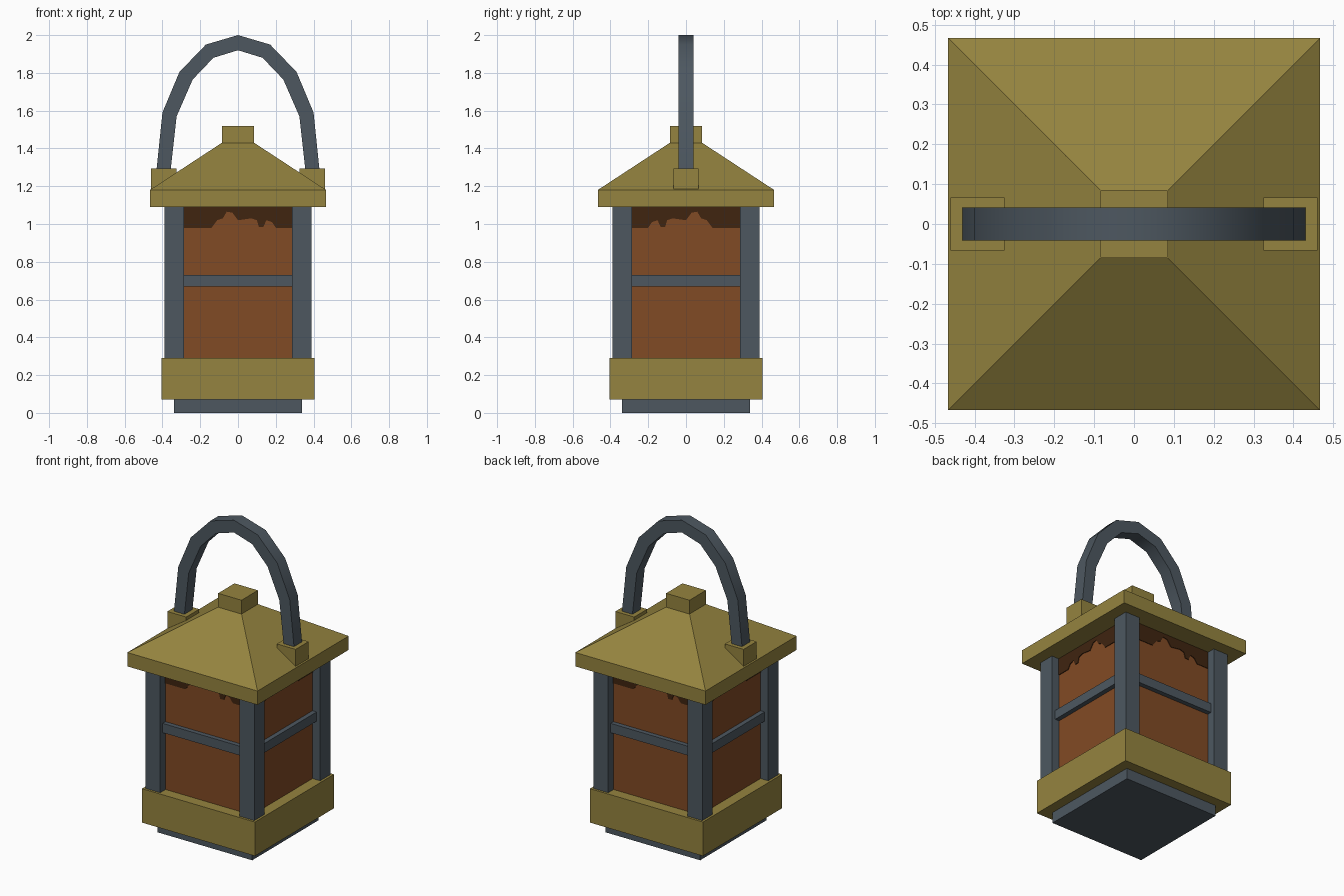
import bpy, bmesh, math
from mathutils import Matrix, Vector

cube = bpy.data.objects.get("Cube")
if cube:
    bpy.data.objects.remove(cube, do_unlink=True)


def material(name, rgb):
    m = bpy.data.materials.new(name)
    m.use_nodes = True
    m.diffuse_color = (*rgb, 1)
    m.node_tree.nodes["Principled BSDF"].inputs["Base Color"].default_value = (*rgb, 1)
    return m


BRASS = material("aged brass", (0.30, 0.23, 0.05))
IRON = material("slate iron", (0.075, 0.097, 0.118))
AMBER = material("amber glass", (0.222, 0.069, 0.018))
SOOT = material("soot brown", (0.05, 0.018, 0.005))


def finish(bm, name, mat):
    bmesh.ops.recalc_face_normals(bm, faces=bm.faces)
    mesh = bpy.data.meshes.new(name)
    bm.to_mesh(mesh)
    bm.free()
    mesh.materials.append(mat)
    obj = bpy.data.objects.new(name, mesh)
    bpy.context.collection.objects.link(obj)
    return obj


def box(name, mat, x, y, z, top_scale=1):
    """Box from (min, max) ranges, with an optionally tapered top."""
    bm = bmesh.new()
    bmesh.ops.create_cube(bm, size=1)
    for v in bm.verts:
        s = top_scale if v.co.z > 0 else 1
        v.co = [sum(r) / 2 + c * k * (r[1] - r[0])
                for r, c, k in zip((x, y, z), v.co, (s, s, 1))]
    return finish(bm, name, mat)


def square(name, mat, half, z, top_scale=1):
    return box(name, mat, (-half, half), (-half, half), z, top_scale)


def prism(name, mat, outline, y0, y1, turn=0):
    """Extrude an x-z outline along y, then turn it about z."""
    bm = bmesh.new()
    face = bm.faces.new([bm.verts.new((x, y0, z)) for x, z in outline])
    ext = bmesh.ops.extrude_face_region(bm, geom=[face])
    new = [g for g in ext["geom"] if isinstance(g, bmesh.types.BMVert)]
    bmesh.ops.translate(bm, verts=new, vec=Vector((0, y1 - y0, 0)))
    bm.transform(Matrix.Rotation(turn, 4, "Z"))
    return finish(bm, name, mat)


# Base, glass body and roof
square("foot", IRON, 0.34, (0, 0.07))
square("base", BRASS, 0.405, (0.07, 0.29))
square("glass", AMBER, 0.335, (0.27, 1.10))
square("roof_eave", BRASS, 0.467, (1.09, 1.18))
square("roof_slope", BRASS, 0.467, (1.18, 1.43), 0.085 / 0.467)
square("roof_cap", BRASS, 0.084, (1.43, 1.52))

# Corner posts and handle sockets
for sx, side in ((-1, "right"), (1, "left")):
    for sy, end in ((-1, "front"), (1, "back")):
        box(f"{end}_{side}_post", IRON, sorted((sx * 0.285, sx * 0.39)),
            sorted((sy * 0.285, sy * 0.39)), (0.28, 1.10))
    box(f"{side}_handle_socket", BRASS, sorted((sx * 0.325, sx * 0.46)),
        (-0.067, 0.067), (1.18, 1.295))

# Crossbar and ragged soot band on each of the four panes
ragged = [(-0.29, 0.98), (-0.14, 0.98), (-0.11, 1.02), (-0.08, 1.03), (-0.06, 1.065),
          (-0.03, 1.06), (0, 1.02), (0.07, 1.03), (0.10, 1.02), (0.11, 0.985),
          (0.135, 0.985), (0.15, 1.02), (0.18, 1.01), (0.20, 0.98), (0.29, 0.98)]
bar = [(-0.3, 0.67), (0.3, 0.67), (0.3, 0.73), (-0.3, 0.73)]
for i, side in enumerate(("front", "left", "back", "right")):
    turn = i * math.pi / 2
    flip = -1 if i % 2 else 1
    band = [(flip * x, z) for x, z in ragged]
    band += [(flip * 0.29, 1.095), (flip * -0.29, 1.095)]
    prism(f"{side}_crossbar", IRON, bar, -0.365, -0.32, turn)
    prism(f"{side}_soot_band", SOOT, band, -0.339, -0.333, turn)

# Arched carrying handle: outer and inner half profiles, mirrored
outer = [(0.435, 1.25), (0.43, 1.30), (0.40, 1.59), (0.31, 1.805), (0.17, 1.95)]
inner = [(0.355, 1.25), (0.355, 1.30), (0.325, 1.57), (0.24, 1.765), (0.13, 1.88)]


def arch(half, top):
    return half + [(0, top)] + [(-x, z) for x, z in reversed(half)]


def arch_handle():
    bm = bmesh.new()
    rings = []
    for (xo, zo), (xi, zi) in zip(arch(outer, 2.0), arch(inner, 1.92)):
        rings.append([bm.verts.new(p) for p in
                      ((xo, -0.041, zo), (xo, 0.041, zo), (xi, 0.041, zi), (xi, -0.041, zi))])
    for a, b in zip(rings, rings[1:]):
        for k in range(4):
            n = (k + 1) % 4
            bm.faces.new((a[k], a[n], b[n], b[k]))
    bm.faces.new(rings[0])
    bm.faces.new(rings[-1])
    return finish(bm, "handle", IRON)


handle = arch_handle()
bpy.ops.object.select_all(action="DESELECT")
handle.select_set(True)
bpy.context.view_layer.objects.active = handle
bpy.ops.object.shade_smooth_by_angle(angle=math.radians(35))
